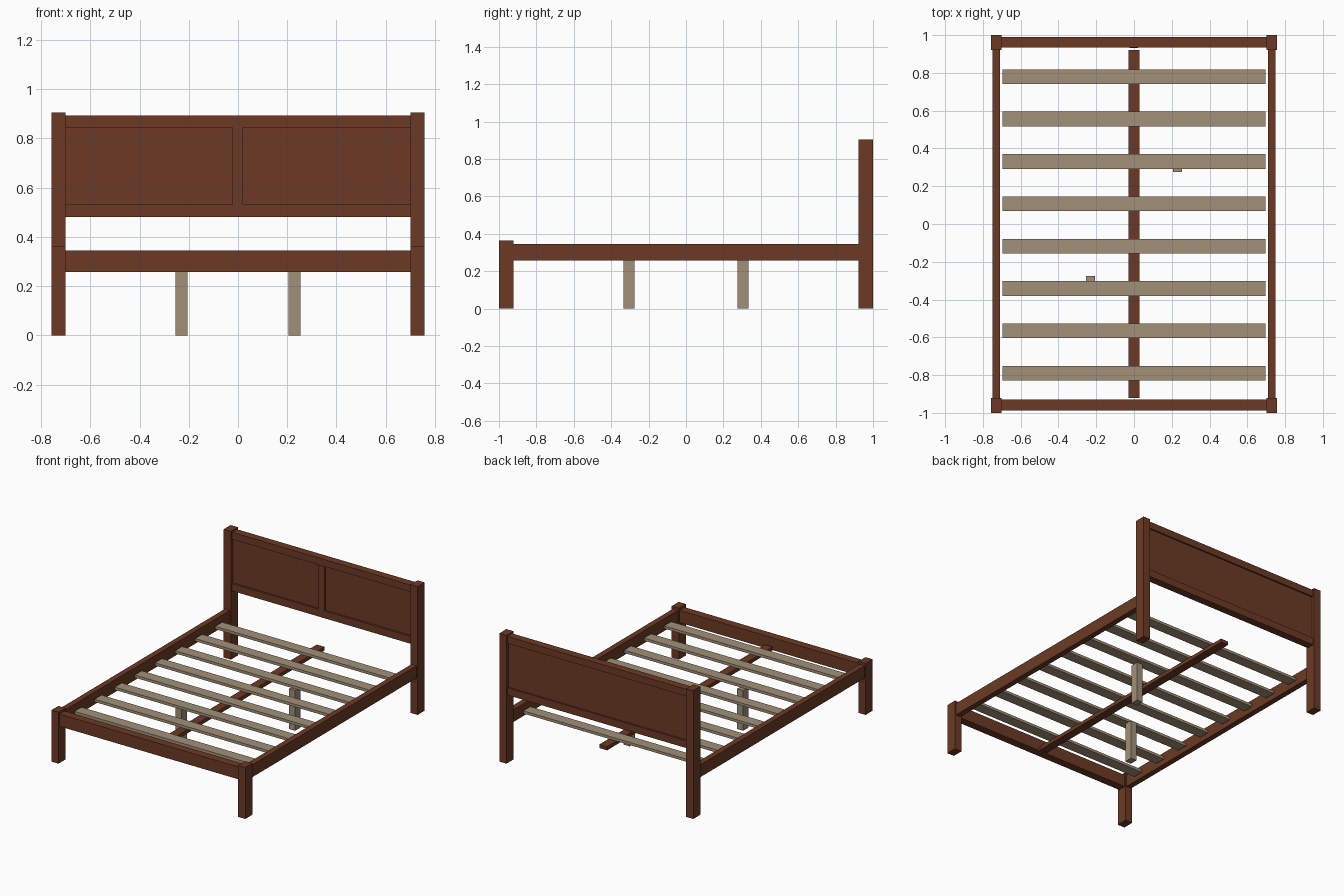
import bpy

cube = bpy.data.objects.get("Cube")
if cube:
    bpy.data.objects.remove(cube, do_unlink=True)


def material(name, rgb):
    mat = bpy.data.materials.new(name)
    mat.use_nodes = True
    mat.diffuse_color = (*rgb, 1)
    bsdf = next(n for n in mat.node_tree.nodes if n.type == 'BSDF_PRINCIPLED')
    bsdf.inputs["Base Color"].default_value = (*rgb, 1)
    bsdf.inputs["Roughness"].default_value = 0.7
    return mat


brown = material("brown_wood", (0.15, 0.042, 0.018))
pale = material("pale_wood", (0.36, 0.28, 0.19))


def box(name, xs, ys, zs, mat):
    """Box spanning the given (low, high) range on each axis."""
    spans = (xs, ys, zs)
    bpy.ops.mesh.primitive_cube_add(size=1, location=[(a + b) / 2 for a, b in spans])
    obj = bpy.context.object
    obj.name = name
    obj.scale = [b - a for a, b in spans]
    bpy.ops.object.transform_apply(location=False, rotation=False, scale=True)
    obj.data.materials.append(mat)
    return obj


INNER, OUTER = 0.701, 0.757     # post sides
RAIL_Z = (0.258, 0.345)

# Corner posts and side rails, mirrored
for side, s in (("left", 1), ("right", -1)):
    post_x = sorted((s * INNER, s * OUTER))
    box(f"{side}_foot_post", post_x, (-1, -0.922), (0, 0.363), brown)
    box(f"{side}_head_post", post_x, (0.922, 1), (0, 0.905), brown)
    box(f"{side}_side_rail", sorted((s * 0.709, s * 0.749)), (-0.922, 0.922), RAIL_Z, brown)

# Foot rail
box("foot_rail", (-INNER, INNER), (-0.987, -0.93), RAIL_Z, brown)

# Headboard: frame rails, recessed panel, front centre stile
HEAD_Y = (0.935, 0.99)
box("headboard_top_rail", (-INNER, INNER), HEAD_Y, (0.845, 0.894), brown)
box("headboard_bottom_rail", (-INNER, INNER), HEAD_Y, (0.48, 0.532), brown)
box("headboard_panel", (-INNER, INNER), (0.948, 0.979), (0.532, 0.845), brown)
box("headboard_stile", (-0.023, 0.021), (0.932, 0.948), (0.532, 0.845), brown)

# Centre beam under the slats
box("centre_beam", (-0.03, 0.03), (-0.92, 0.922), (0.26, 0.286), brown)

# Slats
for i in range(8):
    y = -0.79 + i * 0.2243
    box(f"slat_{i + 1}", (-0.697, 0.697), (y - 0.039, y + 0.039), (0.286, 0.305), pale)

# Support legs, set diagonally about the centre
for name, s in (("back_support_leg", 1), ("front_support_leg", -1)):
    box(name, sorted((s * 0.206, s * 0.253)), sorted((s * 0.276, s * 0.334)), (0, 0.284), pale)
